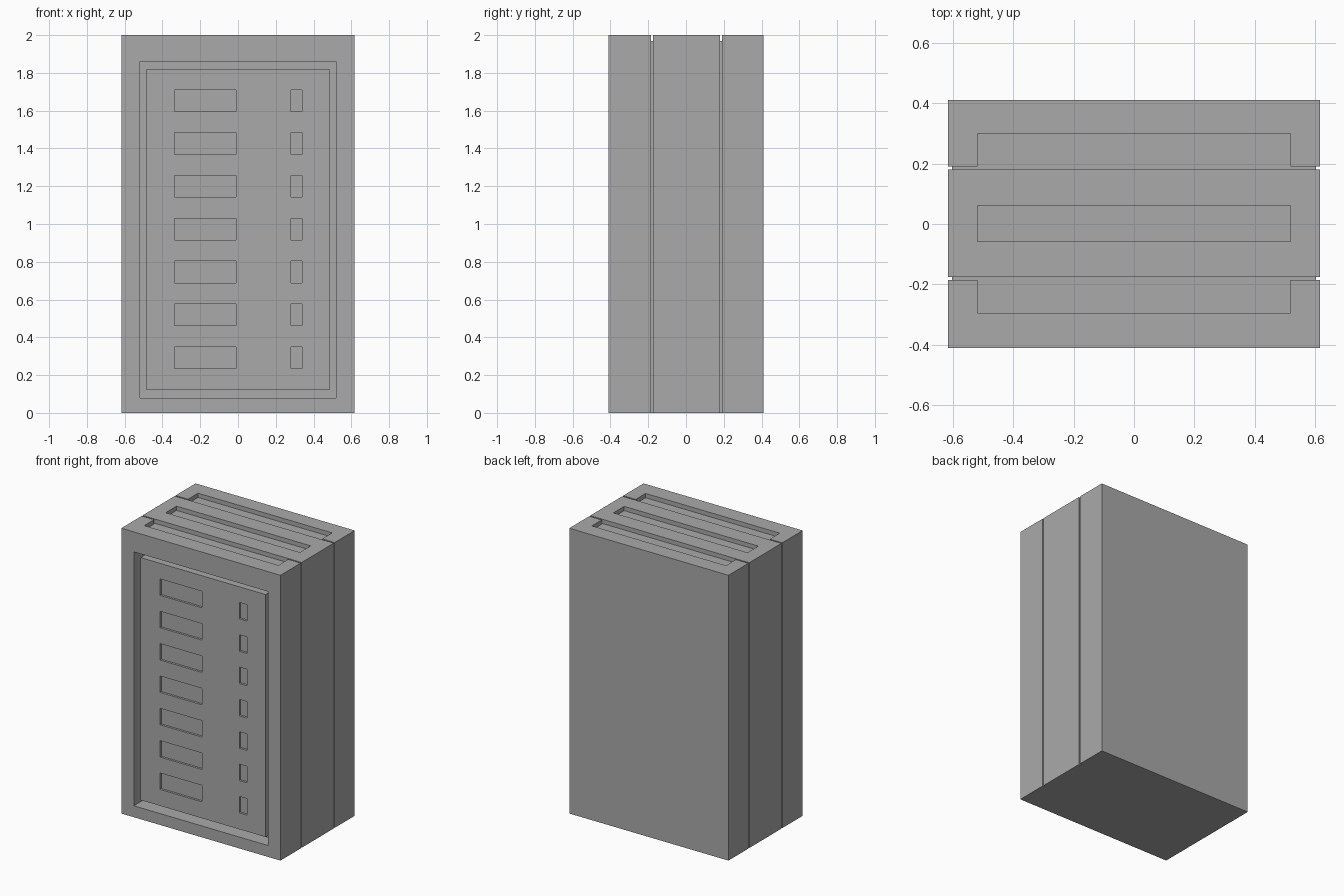
import bpy, bmesh
from mathutils import Vector

if "Cube" in bpy.data.objects:
    bpy.data.objects.remove(bpy.data.objects["Cube"])

grey = bpy.data.materials.new("cabinet grey")
grey.diffuse_color = (0.4, 0.4, 0.4, 1)
grey.use_nodes = True
grey.node_tree.nodes["Principled BSDF"].inputs["Base Color"].default_value = grey.diffuse_color


def boxes(name, bounds):
    """One object from a list of (x0, x1, y0, y1, z0, z1) boxes."""
    bm = bmesh.new()
    for x0, x1, y0, y1, z0, z1 in bounds:
        verts = bmesh.ops.create_cube(bm, size=1)["verts"]
        for v in verts:
            v.co = Vector((x1 if v.co.x > 0 else x0,
                           y1 if v.co.y > 0 else y0,
                           z1 if v.co.z > 0 else z0))
    mesh = bpy.data.meshes.new(name)
    bm.to_mesh(mesh)
    bm.free()
    mesh.materials.append(grey)
    obj = bpy.data.objects.new(name, mesh)
    bpy.context.collection.objects.link(obj)
    return obj


def cut(obj, bounds):
    """Cut boxes out of obj and remove the cutter."""
    cutter = boxes("cutter", bounds)
    mod = obj.modifiers.new("cut", 'BOOLEAN')
    mod.operation = 'DIFFERENCE'
    mod.solver = 'EXACT'
    mod.use_self = True
    mod.object = cutter
    bpy.context.view_layer.objects.active = obj
    bpy.ops.object.modifier_apply(modifier=mod.name)
    bpy.data.objects.remove(cutter)


W, D, H = 0.617, 0.411, 2.0
TOP = H - 0.03          # floor of the top grooves

# Cabinet body
body = boxes("cabinet_body", [(-W, W, -D, D, 0, H)])

# Front recess, top vents and the seams between the three sections
cut(body, [(-0.52, 0.52, -1, -D + 0.1, 0.08, 1.86)])
cut(body, [(-0.52, 0.52, y0, y1, TOP, 3)
           for y0, y1 in ((-0.295, -0.176), (-0.058, 0.062), (0.18, 0.30))])
for y0, y1 in ((-0.186, -0.176), (0.18, 0.19)):
    cut(body, [(-1, 1, y0, y1, TOP, 3)])
    for x0, x1 in ((-1, -0.603), (0.603, 1)):
        cut(body, [(x0, x1, y0, y1, -1, 3)])

# Door panel standing in the recess, with two columns of shallow slots
FACE = -D + 0.025
door = boxes("door_panel", [(-0.485, 0.485, FACE, -D + 0.1, 0.12, 1.82)])
cut(door, [(x0, x1, -1, FACE + 0.015, z, z + 0.115)
           for x0, x1 in ((-0.335, -0.01), (0.28, 0.34))
           for z in (0.235 + 0.2267 * i for i in range(7))])
